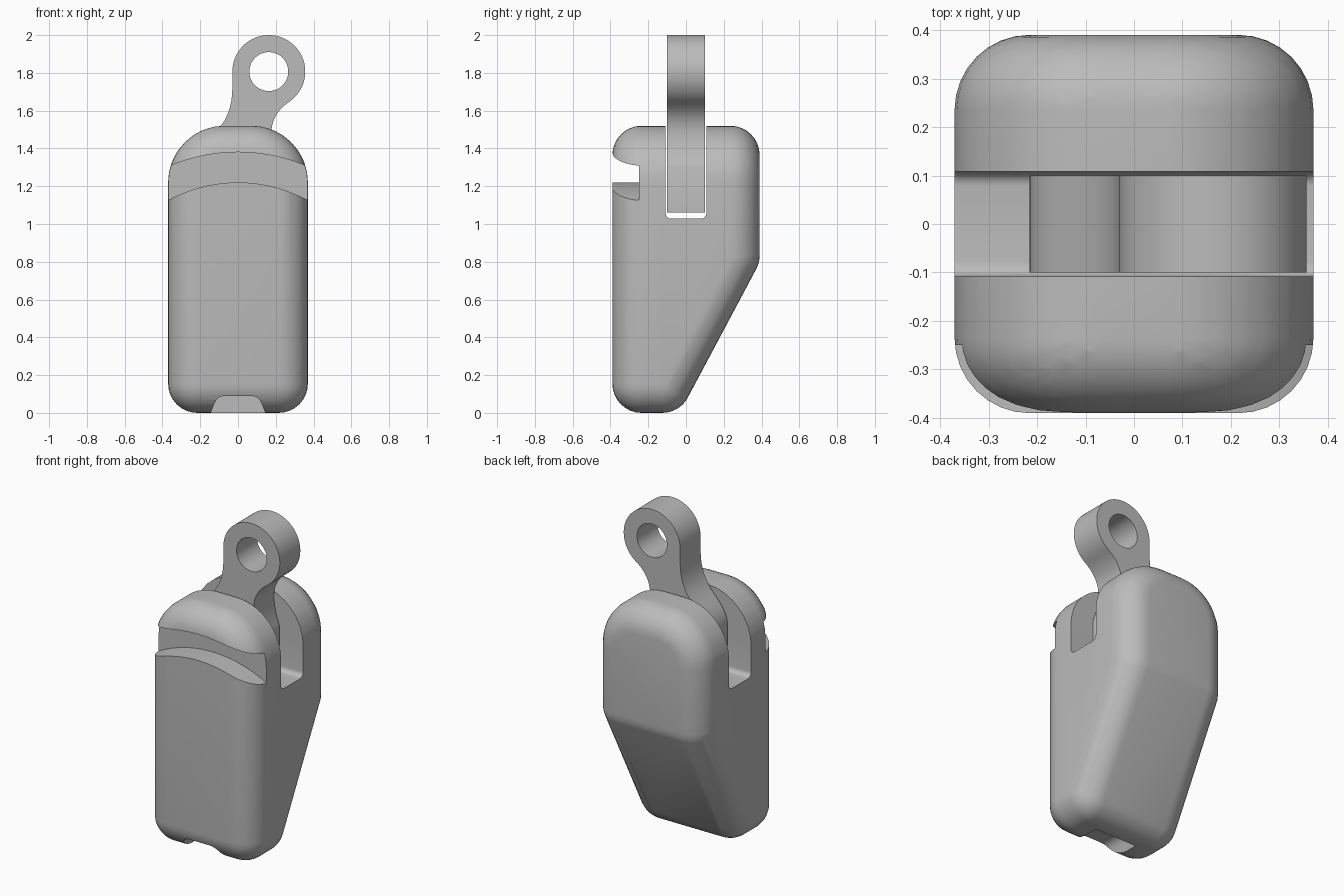
import bpy
import bmesh
from math import cos, sin, radians
from mathutils import Matrix, Vector
from mathutils.geometry import interpolate_bezier

cube = bpy.data.objects.get("Cube")
if cube:
    bpy.data.objects.remove(cube, do_unlink=True)

grey = bpy.data.materials.new("plain grey")
grey.use_nodes = True
grey.diffuse_color = (0.5, 0.5, 0.5, 1)
grey.node_tree.nodes["Principled BSDF"].inputs["Base Color"].default_value = (0.5, 0.5, 0.5, 1)


def add_object(name, bm):
    bmesh.ops.recalc_face_normals(bm, faces=bm.faces)
    mesh = bpy.data.meshes.new(name)
    bm.to_mesh(mesh)
    bm.free()
    mesh.materials.append(grey)
    obj = bpy.data.objects.new(name, mesh)
    bpy.context.collection.objects.link(obj)
    return obj


def arc(cx, cz, r, start, end, steps):
    angles = [radians(start + (end - start) * i / steps) for i in range(steps + 1)]
    return [(cx + r * cos(a), cz + r * sin(a)) for a in angles]


def bezier(a, b, c, d, steps=16):
    return [tuple(p) for p in interpolate_bezier(Vector(a), Vector(b), Vector(c), Vector(d), steps)]


def prism(name, outline, low, high, axis="Y"):
    """Extrude an outline along Y (points are x, z) or X (points are y, z)."""
    def place(p, depth):
        return (p[0], depth, p[1]) if axis == "Y" else (depth, p[0], p[1])
    bm = bmesh.new()
    face = bm.faces.new([bm.verts.new(place(p, low)) for p in outline])
    extruded = bmesh.ops.extrude_face_region(bm, geom=[face])["geom"]
    verts = [v for v in extruded if isinstance(v, bmesh.types.BMVert)]
    shift = (0, high - low, 0) if axis == "Y" else (high - low, 0, 0)
    bmesh.ops.translate(bm, verts=verts, vec=shift)
    return add_object(name, bm)


def cut(obj, cutter):
    cutter.hide_render = True
    mod = obj.modifiers.new("cut", "BOOLEAN")
    mod.operation = "DIFFERENCE"
    mod.solver = "EXACT"
    mod.object = cutter
    bpy.context.view_layer.objects.active = obj
    bpy.ops.object.modifier_apply(modifier=mod.name)
    bpy.data.objects.remove(cutter, do_unlink=True)


def shade(obj):
    bpy.ops.object.select_all(action="DESELECT")
    obj.select_set(True)
    bpy.context.view_layer.objects.active = obj
    bpy.ops.object.shade_smooth_by_angle(angle=radians(28))


# Body: hull around rounding balls at the corners and along the arched top
r = 0.155
front_y, back_y = -0.39 + r, 0.39 - r
centres = [(0.37 - r, front_y, r), (0.37 - r, -0.126, r), (0.37 - r, back_y, 0.833)]
for x, z in arc(0.07, 1.22, 0.3 - r, 0, 90, 10):
    centres += [(x, front_y, z), (x, back_y, z)]
bm = bmesh.new()
for x, y, z in centres:
    for side in (-1, 1):
        bmesh.ops.create_uvsphere(bm, u_segments=32, v_segments=16, radius=r,
                                  matrix=Matrix.Translation((side * x, y, z)))
bmesh.ops.delete(bm, geom=bm.faces[:], context="FACES_ONLY")
hull = bmesh.ops.convex_hull(bm, input=bm.verts)
waste = {v for v in hull["geom_interior"] + hull["geom_unused"] if isinstance(v, bmesh.types.BMVert)}
bmesh.ops.delete(bm, geom=list(waste), context="VERTS")
bmesh.ops.delete(bm, geom=[v for v in bm.verts if not v.link_faces], context="VERTS")
bmesh.ops.dissolve_limit(bm, angle_limit=radians(0.5), verts=bm.verts, edges=bm.edges)
body = add_object("body", bm)

# Slot through the body for the arm, with a filleted floor
fillet = 0.03
slot = [(0.108, 1.7), (-0.108, 1.7)]
slot += arc(-0.108 + fillet, 1.028 + fillet, fillet, 180, 270, 6)
slot += arc(0.108 - fillet, 1.028 + fillet, fillet, 270, 360, 6)
cut(body, prism("slot_cutter", slot, -0.6, 0.6, "X"))

# Arched groove across the front
groove = arc(0, 0.45, 0.93, 60, 120, 40) + arc(0, 0.45, 0.77, 125, 55, 40)
cut(body, prism("groove_cutter", groove, -0.6, -0.25))

# Blind notch under the front edge
half = [(-0.15, -0.1)] + bezier((-0.145, 0), (-0.125, 0.04), (-0.125, 0.09), (-0.065, 0.09), 10)
notch = half + [(-x, z) for x, z in reversed(half)]
cut(body, prism("notch_cutter", notch, -0.6, -0.16))
shade(body)

# Arm: round eye blending into a wider foot inside the slot
eye_x, eye_z, eye_r = 0.163, 1.807, 0.193
outline = arc(eye_x, eye_z, eye_r, -55, 180, 48)
neck_left = bezier((-0.03, 1.72), (-0.03, 1.47), (-0.215, 1.47), (-0.215, 1.3), 20)
neck_right = bezier((0.215, 1.3), (0.16, 1.45), (0.15, 1.565), outline[0], 20)
outline += neck_left + [(-0.215, 1.06), (0.215, 1.06)] + neck_right[:-1]
arm = prism("arm", outline, -0.1, 0.1)
cut(arm, prism("eye_cutter", arc(eye_x, eye_z, 0.103, 0, 352.5, 47), -0.3, 0.3))
shade(arm)
